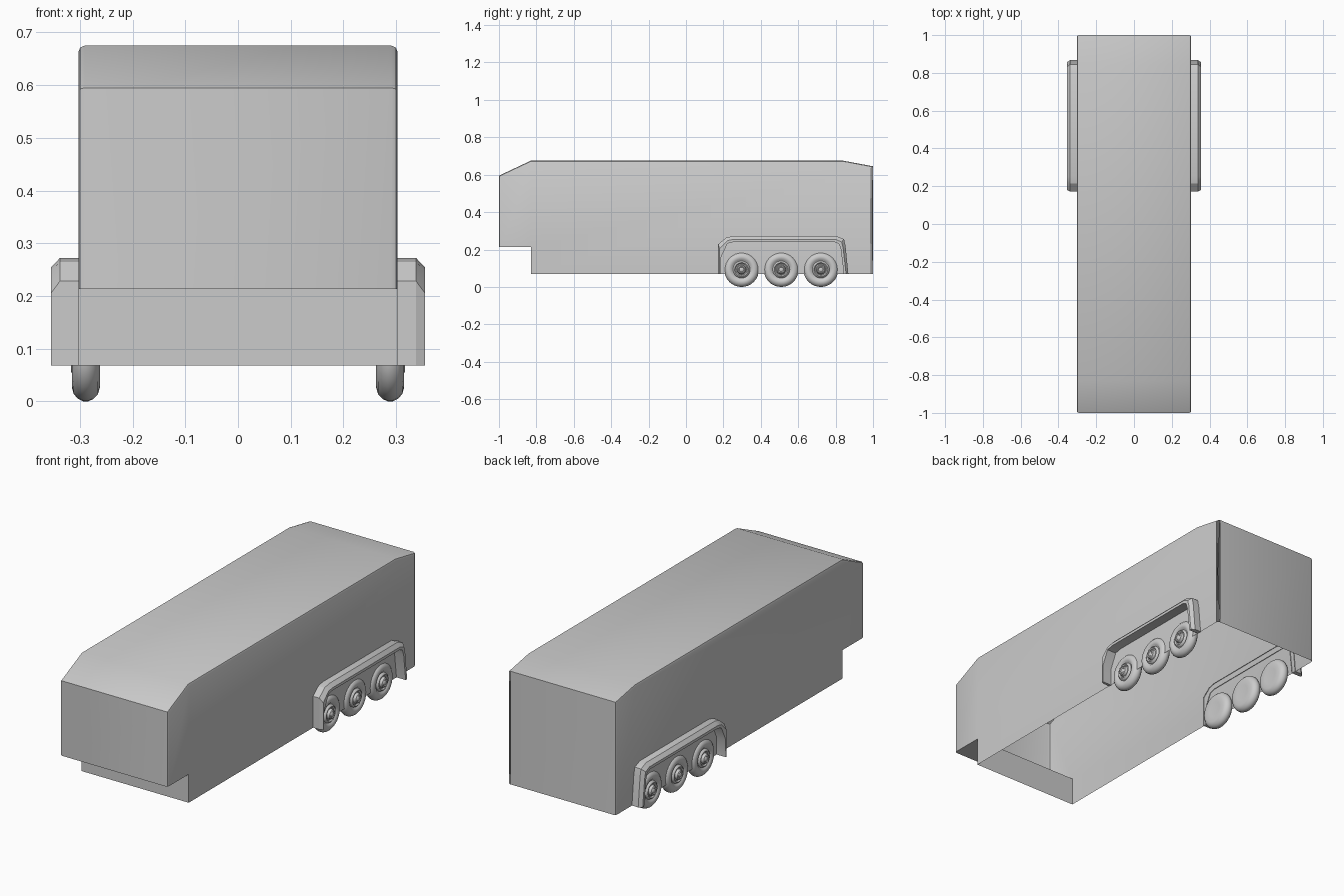
import bpy, bmesh
from math import pi, sin, cos, radians

if "Cube" in bpy.data.objects:
    bpy.data.objects.remove(bpy.data.objects["Cube"])


def finish(name, bm, mirror=False, angle=30):
    bmesh.ops.recalc_face_normals(bm, faces=bm.faces)
    me = bpy.data.meshes.new(name)
    bm.to_mesh(me)
    bm.free()
    ob = bpy.data.objects.new(name, me)
    bpy.context.collection.objects.link(ob)
    bpy.ops.object.select_all(action='DESELECT')
    ob.select_set(True)
    bpy.context.view_layer.objects.active = ob
    bpy.ops.object.shade_smooth_by_angle(angle=radians(angle))
    if mirror:
        ob.modifiers.new("mirror", 'MIRROR')
    return ob


# Trailer body: side profile extruded across x, left open underneath
W = 0.303
side = [(-0.83, 0.068), (-0.83, 0.213), (-1, 0.213), (-1, 0.595), (-0.83, 0.675),
        (0.84, 0.675), (1, 0.645), (1, 0.068)]
bm = bmesh.new()
left = [bm.verts.new((-W, y, z)) for y, z in side]
right = [bm.verts.new((W, y, z)) for y, z in side]
bm.faces.new(left)
bm.faces.new(right[::-1])
for i in range(len(side) - 1):
    bm.faces.new((left[i], left[i + 1], right[i + 1], right[i]))
# soften the roof and vertical corner edges
soft = [bm.edges.get((row[i], row[i + 1])) for row in (left, right) for i in range(2, 7)]
bmesh.ops.bevel(bm, geom=soft, offset=0.012, segments=2, profile=0.5, affect='EDGES')
finish("trailer_body", bm)

# Wheel arch fender: three matching outlines joined into a chamfered band
outer = [(0.172, 0.068), (0.172, 0.228), (0.215, 0.264), (0.25, 0.272), (0.805, 0.272),
         (0.845, 0.255), (0.853, 0.22), (0.868, 0.068)]
mid = [(0.18, 0.068), (0.18, 0.205), (0.222, 0.248), (0.252, 0.254), (0.80, 0.254),
       (0.832, 0.24), (0.84, 0.21), (0.856, 0.068)]
inner = [(0.186, 0.068), (0.188, 0.16), (0.222, 0.232), (0.254, 0.240), (0.795, 0.240),
         (0.818, 0.23), (0.828, 0.20), (0.844, 0.068)]
bm = bmesh.new()
rows = [[bm.verts.new((x, y, z)) for y, z in prof]
        for x, prof in ((0.300, outer), (0.338, outer), (0.355, mid), (0.355, inner), (0.300, inner))]
for a, b in zip(rows, rows[1:]):
    for i in range(len(a) - 1):
        bm.faces.new((a[i], a[i + 1], b[i + 1], b[i]))
for end in (0, -1):
    bm.faces.new([r[end] for r in rows])
finish("wheel_fender", bm, mirror=True, angle=25)

# Wheels: (x, radius) section revolved about the axle
R = 0.093
section = [(0.266, 0), (0.263, 0.04), (0.262, 0.066), (0.266, 0.080), (0.275, 0.089), (0.284, R),
           (0.294, R), (0.304, 0.088), (0.312, 0.079), (0.315, 0.068), (0.313, 0.056),
           (0.308, 0.051), (0.306, 0.046), (0.314, 0.042), (0.317, 0.037), (0.311, 0.031),
           (0.311, 0.026), (0.324, 0.022), (0.327, 0.017), (0.324, 0.012), (0.327, 0.008), (0.327, 0)]
N = 32
for k, cy in enumerate((0.297, 0.509, 0.721)):
    bm = bmesh.new()
    rings = [[bm.verts.new((x, cy + r * cos(2 * pi * j / N), R + r * sin(2 * pi * j / N)))
              for j in range(N if r else 1)] for x, r in section]
    for a, b in zip(rings, rings[1:]):
        for j in range(N):
            n = (j + 1) % N
            if len(a) == 1:
                bm.faces.new((a[0], b[j], b[n]))
            elif len(b) == 1:
                bm.faces.new((a[j], a[n], b[0]))
            else:
                bm.faces.new((a[j], a[n], b[n], b[j]))
    finish(f"wheel_pair_{k + 1}", bm, mirror=True, angle=40)
